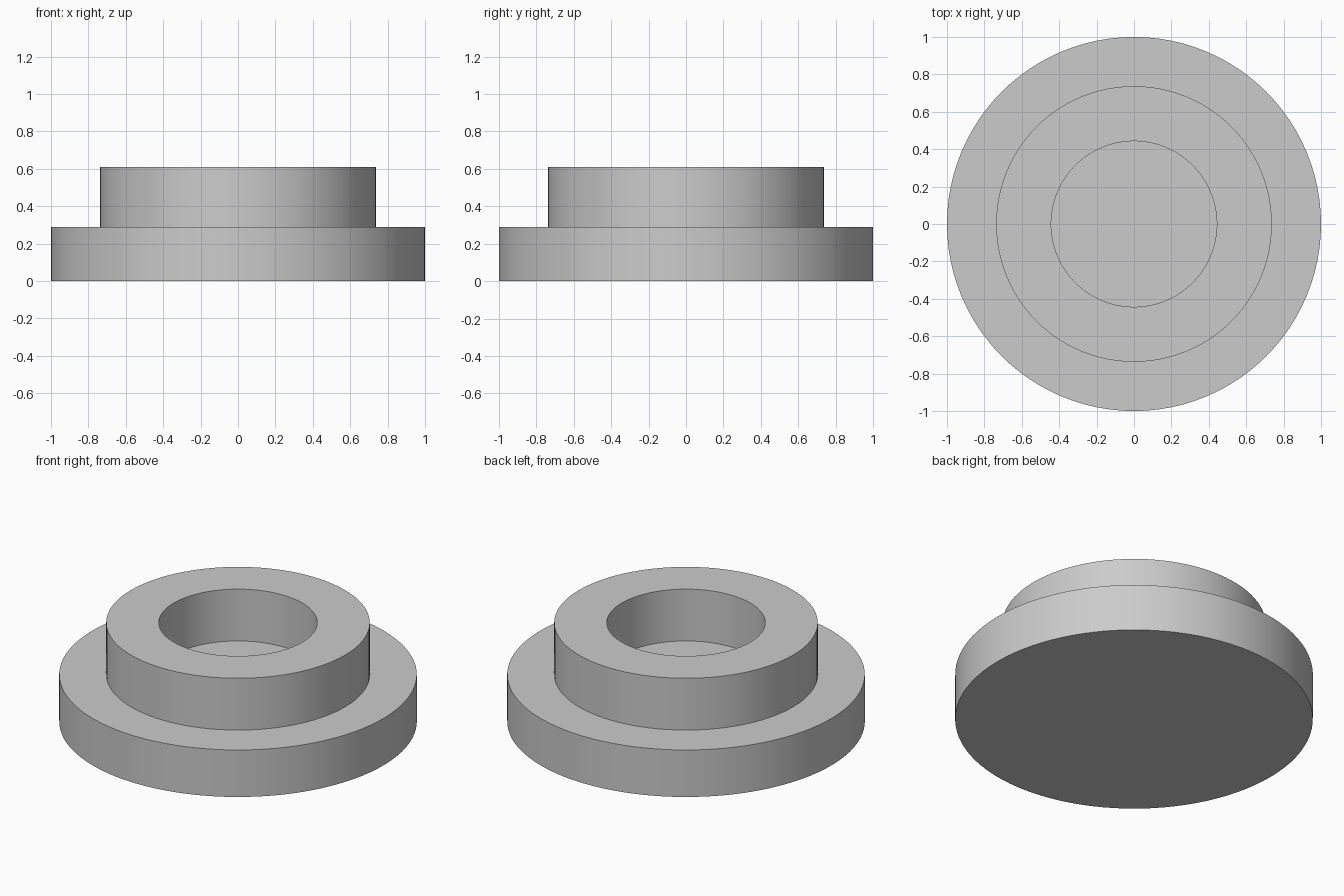
import bpy
import bmesh
import math

SEGMENTS = 96

cube = bpy.data.objects.get("Cube")
if cube:
    bpy.data.objects.remove(cube, do_unlink=True)

# Single plain grey
grey = bpy.data.materials.new("light_grey")
grey.use_nodes = True
colour = (0.6, 0.6, 0.6, 1)
grey.diffuse_color = colour
grey.node_tree.nodes["Principled BSDF"].inputs["Base Color"].default_value = colour

# Half section (radius, height): base disc, raised collar, blind bore
base_top, collar_top = 0.29, 0.61
bore, collar, flange = 0.443, 0.737, 1.0
profile = [(flange, 0), (flange, base_top), (collar, base_top),
           (collar, collar_top), (bore, collar_top), (bore, base_top)]

# Sweep the section into rings, bridge them, and cap underside and bore floor
bm = bmesh.new()
rings = []
for radius, z in profile:
    angles = [math.tau * i / SEGMENTS for i in range(SEGMENTS)]
    rings.append([bm.verts.new((radius * math.cos(a), radius * math.sin(a), z))
                  for a in angles])
for low, high in zip(rings, rings[1:]):
    for i in range(SEGMENTS):
        j = (i + 1) % SEGMENTS
        bm.faces.new((low[i], low[j], high[j], high[i]))
bm.faces.new(list(reversed(rings[0])))
bm.faces.new(rings[-1])
bmesh.ops.recalc_face_normals(bm, faces=bm.faces)

mesh = bpy.data.meshes.new("flanged_collar")
bm.to_mesh(mesh)
bm.free()
mesh.materials.append(grey)
part = bpy.data.objects.new("flanged_collar", mesh)
bpy.context.collection.objects.link(part)

# Smooth round walls, crisp rims
bpy.ops.object.select_all(action="DESELECT")
part.select_set(True)
bpy.context.view_layer.objects.active = part
bpy.ops.object.shade_smooth_by_angle(angle=math.radians(30))
